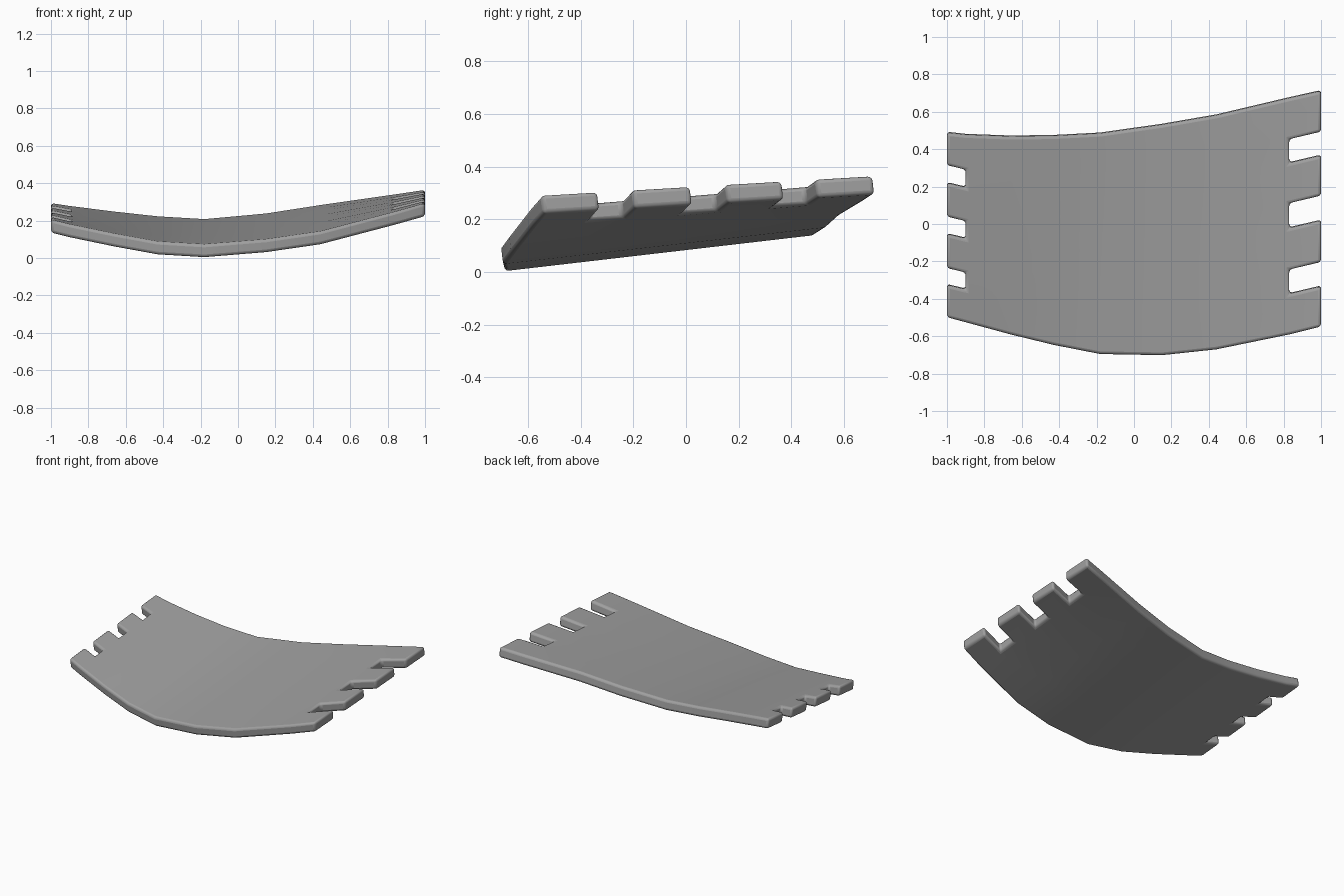
import bpy, bmesh, math
from mathutils import Vector

cube = bpy.data.objects.get("Cube")
if cube:
    bpy.data.objects.remove(cube, do_unlink=True)

THICKNESS = 0.07

# Stations along the plate: x, front y, back y, front top z, back top z
stations = [
    (-1.00, -0.50, 0.487, 0.205, 0.295),
    (-0.90, -0.527, 0.476, 0.18, 0.28),
    (-0.66, -0.592, 0.467, 0.13, 0.25),
    (-0.43, -0.648, 0.47, 0.088, 0.225),
    (-0.18, -0.697, 0.483, 0.073, 0.21),
    (0.15, -0.703, 0.53, 0.10, 0.24),
    (0.44, -0.672, 0.58, 0.142, 0.285),
    (0.83, -0.592, 0.672, 0.245, 0.34),
    (1.00, -0.55, 0.71, 0.293, 0.365),
]
# Notch edges at the two tips, and how far they slant towards the notch floor
left_edges = [-0.327, -0.237, -0.055, 0.038, 0.218, 0.313]
right_edges = [-0.335, -0.205, 0.017, 0.15, 0.365, 0.492]
left_slant, right_slant = -0.024, -0.04


def row_positions(i):
    x, front, back = stations[i][:3]
    if i == 0:
        inner = left_edges
    elif i == len(stations) - 1:
        inner = right_edges
    else:
        t = (x + 0.9) / 1.73
        inner = [(a + left_slant) * (1 - t) + (b + right_slant) * t
                 for a, b in zip(left_edges, right_edges)]
    return [front, *inner, back]


# Top skin, leaving out the notch cells at both ends
bm = bmesh.new()
grid = []
for i, (x, front, back, z_front, z_back) in enumerate(stations):
    column = []
    for y in row_positions(i):
        t = (y - front) / (back - front)
        column.append(bm.verts.new((x, y, z_front + t * (z_back - z_front))))
    grid.append(column)

last = len(stations) - 2
for i in range(last + 1):
    for j in range(7):
        if i in (0, last) and j % 2:
            continue
        bm.faces.new((grid[i][j], grid[i + 1][j],
                      grid[i + 1][j + 1], grid[i][j + 1]))

# Give the skin its thickness
skin = bm.faces[:]
extruded = bmesh.ops.extrude_face_region(bm, geom=skin, use_keep_orig=True)
lower = [v for v in extruded["geom"] if isinstance(v, bmesh.types.BMVert)]
bmesh.ops.translate(bm, verts=lower, vec=Vector((0, 0.008, -THICKNESS)))
bmesh.ops.recalc_face_normals(bm, faces=bm.faces[:])

mesh = bpy.data.meshes.new("notched_curved_plate")
bm.to_mesh(mesh)
bm.free()
plate = bpy.data.objects.new("notched_curved_plate", mesh)
bpy.context.collection.objects.link(plate)

# Plain grey finish
grey = bpy.data.materials.new("plain_grey")
grey.use_nodes = True
colour = (0.35, 0.35, 0.35, 1)
grey.diffuse_color = colour
grey.node_tree.nodes["Principled BSDF"].inputs["Base Color"].default_value = colour
mesh.materials.append(grey)

# Rounded rim and notch corners
bevel = plate.modifiers.new("rounded_rim", "BEVEL")
bevel.width = 0.016
bevel.segments = 3
bevel.limit_method = "ANGLE"
bevel.angle_limit = math.radians(40)

bpy.ops.object.select_all(action="DESELECT")
plate.select_set(True)
bpy.context.view_layer.objects.active = plate
bpy.ops.object.shade_smooth_by_angle(angle=math.radians(40))
